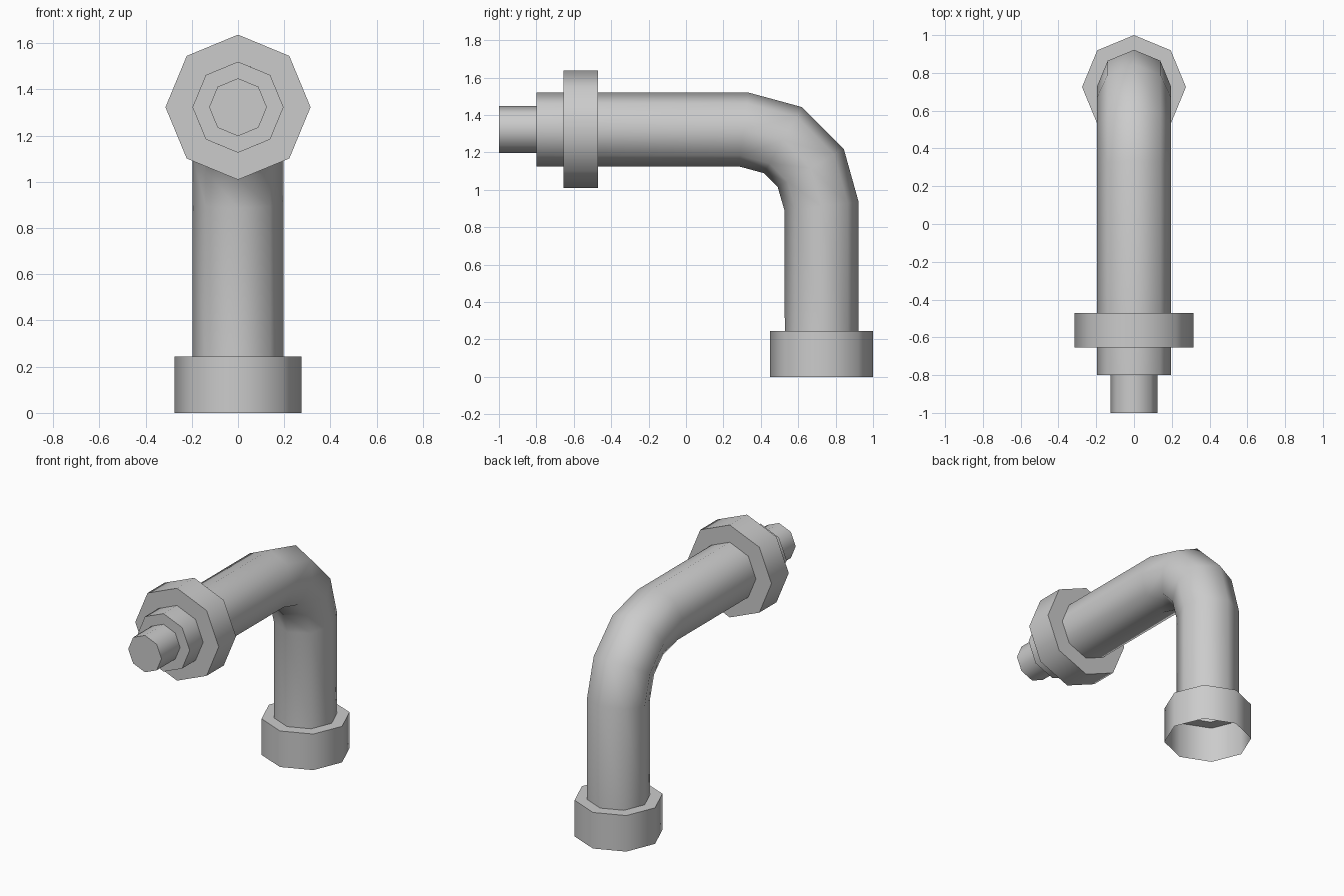
import bpy, bmesh, math
from mathutils import Vector

SIDES = 8
PIPE_R, AXIS_Z, AXIS_Y = 0.197, 1.323, 0.725

if "Cube" in bpy.data.objects:
    bpy.data.objects.remove(bpy.data.objects["Cube"])

grey = bpy.data.materials.new("plain grey")
grey.use_nodes = True
colour = (0.6, 0.6, 0.6, 1)
grey.diffuse_color = colour
grey.node_tree.nodes["Principled BSDF"].inputs["Base Color"].default_value = colour


def sweep(name, stations, cap_start=False):
    """Join octagonal rings; each station is (y, z, radius, tilt, stretch)."""
    bm = bmesh.new()
    rings = []
    for y, z, radius, tilt, stretch in stations:
        out = Vector((0, math.sin(tilt), math.cos(tilt))) * stretch
        ring = []
        for i in range(SIDES):
            a = math.tau * i / SIDES
            offset = Vector((math.cos(a), 0, 0)) + out * math.sin(a)
            ring.append(bm.verts.new(Vector((0, y, z)) + offset * radius))
        rings.append(ring)
    for r0, r1 in zip(rings, rings[1:]):
        for i in range(SIDES):
            j = (i + 1) % SIDES
            bm.faces.new((r0[i], r1[i], r1[j], r0[j]))
    if cap_start:
        bm.faces.new(rings[0])
    mesh = bpy.data.meshes.new(name)
    bm.to_mesh(mesh)
    bm.free()
    mesh.materials.append(grey)
    obj = bpy.data.objects.new(name, mesh)
    bpy.context.collection.objects.link(obj)
    bpy.ops.object.select_all(action='DESELECT')
    obj.select_set(True)
    bpy.context.view_layer.objects.active = obj
    bpy.ops.object.shade_smooth_by_angle(angle=math.radians(50))
    return obj


def along(y, radius):
    return (y, AXIS_Z, radius, 0, 1)


def upright(z, radius):
    return (AXIS_Y, z, radius, math.pi / 2, 1)


# Bent pipe with mitred elbow joints, open at the foot
mitre = 1 / math.cos(math.radians(15))
joints = [(0.308, AXIS_Z, 15 / 2), (0.518, 1.266, 30), (0.667, 1.117, 60), (AXIS_Y, 0.912, 165 / 2)]
elbow = [(y, z, PIPE_R, math.radians(t), mitre if 10 < t < 80 else 1.01) for y, z, t in joints]
sweep("bent_pipe", [along(-0.8, PIPE_R)] + elbow + [upright(0.245, PIPE_R)])

# Narrow closed nozzle and the shoulder where it meets the pipe
sweep("nozzle", [along(-1, 0.125), along(-0.8, 0.125)], cap_start=True)
sweep("pipe_shoulder", [along(-0.8, 0.125), along(-0.8, PIPE_R)])

# Wide collar around the horizontal run
sweep("flange", [along(-0.655, PIPE_R), along(-0.655, 0.314),
                 along(-0.47, 0.314), along(-0.47, PIPE_R)])

# Hollow foot socket, open underneath
sweep("foot_socket", [upright(0.245, PIPE_R), upright(0.245, 0.275), upright(0, 0.275)])
